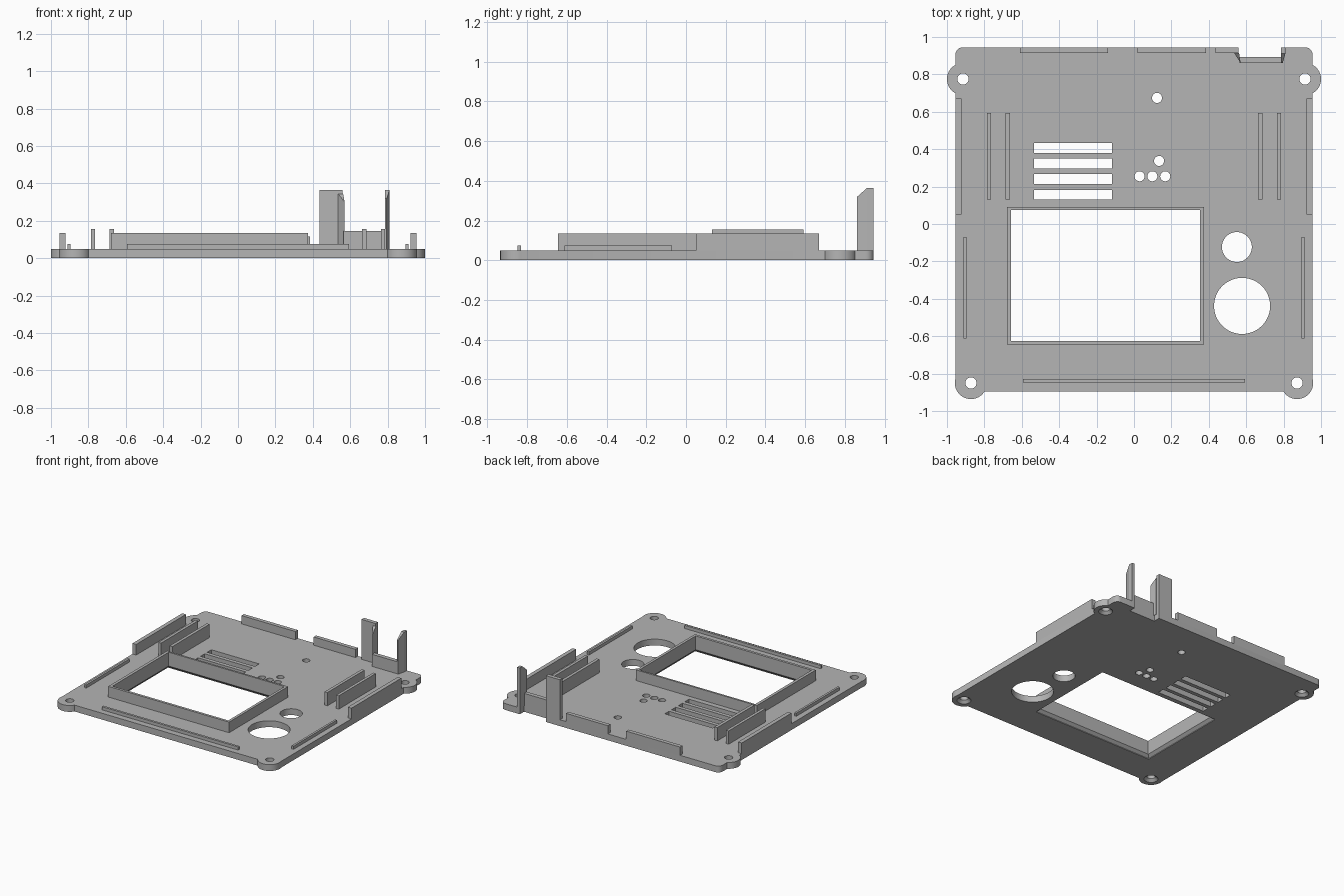
import bpy, bmesh
from math import sin, cos, pi

old = bpy.data.objects.get("Cube")
if old:
    bpy.data.objects.remove(old, do_unlink=True)

grey = bpy.data.materials.new("mid grey plastic")
grey.use_nodes = True
COLOR = (0.46, 0.46, 0.46, 1)
grey.diffuse_color = COLOR
grey.node_tree.nodes["Principled BSDF"].inputs["Base Color"].default_value = COLOR
T = 0.05   # panel thickness


def circle(x, y, r, n=48):
    return [(x + r * cos(2 * pi * i / n), y + r * sin(2 * pi * i / n)) for i in range(n)]


def rect(x0, x1, y0, y1):
    return [(x0, y0), (x1, y0), (x1, y1), (x0, y1)]


def rounded(x0, x1, y0, y1, r, n=6):
    centres = [(x1 - r, y1 - r), (x0 + r, y1 - r), (x0 + r, y0 + r), (x1 - r, y0 + r)]
    return [(cx + r * cos(pi / 2 * (q + i / n)), cy + r * sin(pi / 2 * (q + i / n)))
            for q, (cx, cy) in enumerate(centres) for i in range(n + 1)]


def loft(bm, *layers):
    """Closed solid through (outline, z) layers, bottom to top."""
    rings = [[bm.verts.new((x, y, z)) for x, y in pts] for pts, z in layers]
    bm.faces.new(rings[0][::-1])
    bm.faces.new(rings[-1])
    for a, b in zip(rings, rings[1:]):
        for i in range(len(a)):
            j = (i + 1) % len(a)
            bm.faces.new((a[i], a[j], b[j], b[i]))


def make(name, solids):
    bm = bmesh.new()
    for layers in solids:
        loft(bm, *layers)
    bmesh.ops.recalc_face_normals(bm, faces=bm.faces)
    mesh = bpy.data.meshes.new(name)
    bm.to_mesh(mesh)
    bm.free()
    mesh.materials.append(grey)
    ob = bpy.data.objects.new(name, mesh)
    bpy.context.collection.objects.link(ob)
    return ob


def block(name, x0, x1, y0, y1, top, base=T - 0.005):
    return make(name, [[(rect(x0, x1, y0, y1), base), (rect(x0, x1, y0, y1), top)]])


def boolean(ob, solids, operation):
    tool = make("helper", solids)
    tool.hide_render = True
    mod = ob.modifiers.new(operation.lower(), "BOOLEAN")
    mod.operation, mod.solver, mod.object = operation, "EXACT", tool
    with bpy.context.temp_override(object=ob, active_object=ob):
        bpy.ops.object.modifier_apply(modifier=mod.name)
    bpy.data.objects.remove(tool, do_unlink=True)


def through(pts):
    return [(pts, -0.02), (pts, 0.2)]


# Panel with round screw ears
outline = rounded(-0.955, 0.955, -0.895, 0.945, 0.04)
panel = make("front_panel", [[(outline, 0), (outline, T)]])
ears = [(s * x, y) for s in (-1, 1) for x, y in ((0.914, 0.775), (0.872, -0.85))]
boolean(panel, [[(circle(x, y, 0.086), 0), (circle(x, y, 0.086), T)] for x, y in ears], "UNION")

# Openings: countersunk screw holes, vents, buttons, indicator holes, connector notch
cuts = [[(circle(x, y, 0.055), -0.005), (circle(x, y, 0.03), 0.02),
         (circle(x, y, 0.03), 0.1)] for x, y in ears]
for i in range(4):
    y = 0.131 + i * 0.083
    cuts.append(through(rect(-0.535, -0.118, y, y + 0.052)))
for x, y in ((0.123, 0.674), (0.134, 0.337), (0.03, 0.255), (0.098, 0.255), (0.167, 0.255)):
    cuts.append(through(circle(x, y, 0.027, 24)))
cuts.append(through(circle(0.55, -0.123, 0.08)))
cuts.append(through(circle(0.578, -0.438, 0.15)))
cuts.append(through(rect(0.56, 0.787, 0.893, 1.0)))
# Screen window, widened at the underside
window = rect(-0.657, 0.353, -0.625, 0.075)
wide = rect(-0.677, 0.373, -0.645, 0.095)
cuts.append([(wide, -0.01), (wide, 0.005), (window, 0.025), (window, 0.2)])
boolean(panel, cuts, "DIFFERENCE")

# Raised frame around the window
rim = rect(-0.68, 0.374, -0.645, 0.09)
frame = make("screen_frame", [[(rim, T - 0.005), (rim, 0.134)]])
boolean(frame, [through(window)], "DIFFERENCE")

# Ribs and walls on both sides
for side, s in (("right", -1), ("left", 1)):
    for part, a, b, y0, y1, top in (("outer_rib", 0.764, 0.787, 0.131, 0.593, 0.155),
                                    ("inner_rib", 0.664, 0.688, 0.131, 0.593, 0.155),
                                    ("side_wall", 0.923, 0.955, 0.05, 0.67, 0.134),
                                    ("low_rib", 0.895, 0.912, -0.612, -0.07, 0.075)):
        block(f"{side}_{part}", min(s * a, s * b), max(s * a, s * b), y0, y1, top)
block("front_low_rib", -0.594, 0.594, -0.848, -0.83, 0.075)

# Back edge walls
block("back_wall_long", -0.61, -0.14, 0.914, 0.945, 0.115)
block("back_wall_short", 0.02, 0.385, 0.914, 0.945, 0.115)

# Connector bay: two posts with sloped gussets and a low wall between
block("bay_wide_post", 0.437, 0.558, 0.914, 0.945, 0.365)
block("bay_narrow_post", 0.787, 0.81, 0.912, 0.945, 0.365)
block("bay_low_wall", 0.565, 0.79, 0.86, 0.893, 0.145)


def gusset(name, plan, tops):
    ob = make(name, [[(plan, T - 0.005), (plan, 0.3)]])
    for v, z in zip(ob.data.vertices[len(plan):], tops):
        v.co.z = z


gusset("bay_wide_gusset", [(0.535, 0.915), (0.57, 0.86), (0.562, 0.915)], (0.345, 0.3, 0.345))
gusset("bay_narrow_gusset", [(0.785, 0.86), (0.795, 0.86), (0.81, 0.913), (0.785, 0.913)],
       (0.318, 0.318, 0.365, 0.365))

# Smooth round walls, keep hard edges
bpy.ops.object.select_all(action="DESELECT")
panel.select_set(True)
bpy.context.view_layer.objects.active = panel
bpy.ops.object.shade_smooth_by_angle(angle=pi / 6)
